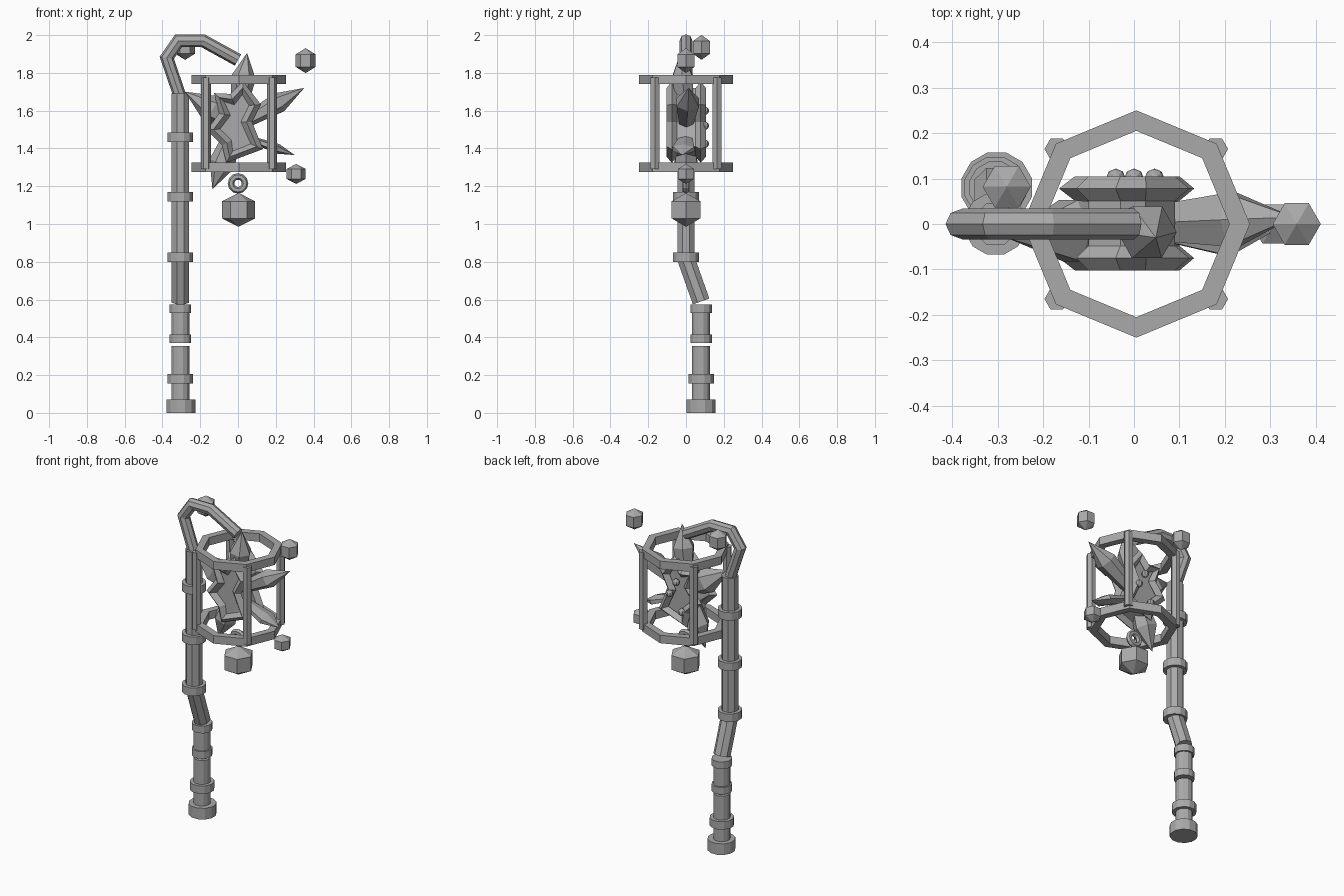
import bpy, bmesh, math
from mathutils import Vector, Matrix

if "Cube" in bpy.data.objects:
    bpy.data.objects.remove(bpy.data.objects["Cube"], do_unlink=True)

GREY = (0.4, 0.4, 0.4, 1.0)
stone = bpy.data.materials.new("plain_grey")
stone.use_nodes = True
stone.diffuse_color = GREY
stone.node_tree.nodes["Principled BSDF"].inputs["Base Color"].default_value = GREY


def finish(name, bm):
    bmesh.ops.recalc_face_normals(bm, faces=bm.faces)
    mesh = bpy.data.meshes.new(name)
    bm.to_mesh(mesh)
    bm.free()
    mesh.materials.append(stone)
    obj = bpy.data.objects.new(name, mesh)
    bpy.context.collection.objects.link(obj)
    return obj


def skin(name, rings, closed=False):
    """Join a list of equal vertex rings into a tube."""
    bm = bmesh.new()
    loops = [[bm.verts.new(p) for p in ring] for ring in rings]
    n = len(loops[0])
    pairs = list(zip(loops, loops[1:]))
    if closed:
        pairs.append((loops[-1], loops[0]))
    for a, b in pairs:
        for i in range(n):
            j = (i + 1) % n
            bm.faces.new((a[i], a[j], b[j], b[i]))
    if not closed:
        bm.faces.new(loops[0])
        bm.faces.new(loops[-1])
    bmesh.ops.remove_doubles(bm, verts=bm.verts, dist=1e-5)
    return finish(name, bm)


def circle(r, n, turn=0.0):
    step = 2 * math.pi / n
    return [(r * math.cos(i * step + turn), r * math.sin(i * step + turn)) for i in range(n)]


def lathe(name, centre, profile, n, turn=0.0, closed=False):
    """Turn (radius, height) pairs around z."""
    cx, cy, cz = centre
    rings = [[(cx + x, cy + y, cz + z) for x, y in circle(r, n, turn)] for r, z in profile]
    return skin(name, rings, closed)


def sweep(name, path, y, r, n, closed=False):
    """Sweep a round section along an (x, z) path."""
    pts = [Vector((x, y, z)) for x, z in path]
    out = Vector((0, 1, 0))
    rings = []
    for i, p in enumerate(pts):
        before = pts[i - 1] if closed or i else p
        after = pts[(i + 1) % len(pts)] if closed or i < len(pts) - 1 else p
        a, b = (p - before).normalized(), (after - p).normalized()
        tangent = (a + b).normalized()
        miter = min(1.3, 1 / max(0.3, tangent.dot(b if b.length else a)))
        side = out.cross(tangent)
        rings.append([p + side * u * miter + out * v for u, v in circle(r, n)])
    return skin(name, rings, closed)


def rod(name, start, end, r, n=8):
    a, b = Vector(start), Vector(end)
    q = (b - a).to_track_quat('Z', 'Y')
    ring = [q @ Vector((x, y, 0)) for x, y in circle(r, n, math.pi / n)]
    return skin(name, [[p + v for v in ring] for p in (a, b)])


def spike(name, base, tip, r, bulge, flat=1.0):
    """Faceted shard, widest at the bulge fraction."""
    a, b = Vector(base), Vector(tip)
    d = (b - a).normalized()
    side = Vector((0, 1, 0)).cross(d).normalized()
    depth = d.cross(side)
    rings = []
    for t, w in ((0, r * 0.55), (bulge, r), (1, 0.0005)):
        rings.append([a.lerp(b, t) + side * u * flat + depth * v for u, v in circle(w, 6)])
    return skin(name, rings)


def gem(name, centre, r, half):
    profile = [(1e-6, -half), (r, -half * 0.5), (r, half * 0.5), (1e-6, half)]
    return lathe(name, centre, profile, 6)


def drum(name, centre_xy, low, high, r, n=12):
    return lathe(name, (*centre_xy, 0), [(r, low), (r, high)], n, math.pi / n)


# Staff: two lower handles, a slanted link and a straight upper shaft
LOW, HIGH = (-0.305, 0.08), (-0.305, 0.0)
drum("foot_cap", (-0.302, 0.08), 0, 0.07, 0.08)
drum("lower_handle", LOW, 0.06, 0.355, 0.049)
drum("lower_handle_band", LOW, 0.155, 0.205, 0.07)
drum("upper_handle", LOW, 0.37, 0.575, 0.049)
for z in (0.37, 0.53):
    drum("upper_handle_band", LOW, z, z + 0.045, 0.059)
rod("slanted_link", (-0.305, 0.08, 0.59), (-0.305, -0.005, 0.83), 0.05)
drum("upper_shaft", HIGH, 0.81, 1.69, 0.05, 8)
for z in (0.80, 1.12, 1.435):
    drum("shaft_band", HIGH, z, z + 0.05, 0.07)

# Crook at the top
crook = [(-0.305, 1.67), (-0.377, 1.88), (-0.315, 1.97), (-0.185, 1.97), (0.0, 1.868)]
sweep("crook", crook, 0, 0.034, 8)

# Octagonal lantern cage
MID = 0.005
for name, z in (("lower_cage_ring", 1.275), ("upper_cage_ring", 1.74)):
    lathe(name, (MID, 0, z), [(0.25, 0), (0.25, 0.05), (0.205, 0.05), (0.205, 0)], 8, closed=True)
for sx in (-1, 1):
    for sy in (-1, 1):
        lathe("cage_post", (MID + sx * 0.175, sy * 0.165, 0),
              [(0.027, 1.29), (0.027, 1.775)], 6)

# Star heart: solid plate with a ridged frame on each face
star = [(-0.10, 1.67), (-0.03, 1.66), (0.025, 1.72), (0.09, 1.63), (0.045, 1.54),
        (0.10, 1.41), (-0.045, 1.355), (-0.06, 1.43), (-0.13, 1.50), (-0.07, 1.58)]
bm = bmesh.new()
face = bm.faces.new([bm.verts.new((x, -0.07, z)) for x, z in star])
moved = bmesh.ops.extrude_face_region(bm, geom=[face])["geom"]
bmesh.ops.translate(bm, vec=(0, 0.14, 0), verts=[v for v in moved if isinstance(v, bmesh.types.BMVert)])
bmesh.ops.triangulate(bm, faces=[f for f in bm.faces if len(f.verts) > 4])
finish("star_heart", bm)
for y in (-0.075, 0.078):
    sweep("star_frame", star, y, 0.027, 4, closed=True)

# Shards bursting from the heart
spike("top_shard", (0.0, 0, 1.58), (0.048, -0.03, 1.905), 0.066, 0.6)
spike("right_shard", (0.0, 0, 1.52), (0.35, 0.015, 1.72), 0.068, 0.62, 0.8)
spike("lower_right_shard", (0.04, 0, 1.46), (0.30, -0.02, 1.365), 0.066, 0.66, 0.4)
spike("lower_left_shard", (-0.01, 0, 1.52), (-0.135, 0, 1.185), 0.07, 0.6)
spike("left_shard", (0.0, 0, 1.52), (-0.28, -0.03, 1.70), 0.078, 0.5)

# Small studs on the back of the heart
for x, z in ((0.0, 1.60), (0.045, 1.52), (-0.04, 1.425)):
    bm = bmesh.new()
    bmesh.ops.create_uvsphere(bm, u_segments=8, v_segments=6, radius=0.022,
                              matrix=Matrix.Translation((x, 0.1, z)))
    finish("back_stud", bm)

# Hanging eyelet, pendant and floating gems
eyelet = [(x, z + 1.215) for x, z in circle(0.037, 12)]
sweep("eyelet", eyelet, 0, 0.017, 6, closed=True)
gem("pendant", (0.003, 0, 1.075), 0.088, 0.09)
gem("high_gem", (0.358, 0, 1.865), 0.053, 0.066)
gem("crook_gem", (-0.28, 0.082, 1.935), 0.053, 0.066)
gem("low_gem", (0.308, 0, 1.265), 0.05, 0.053)
